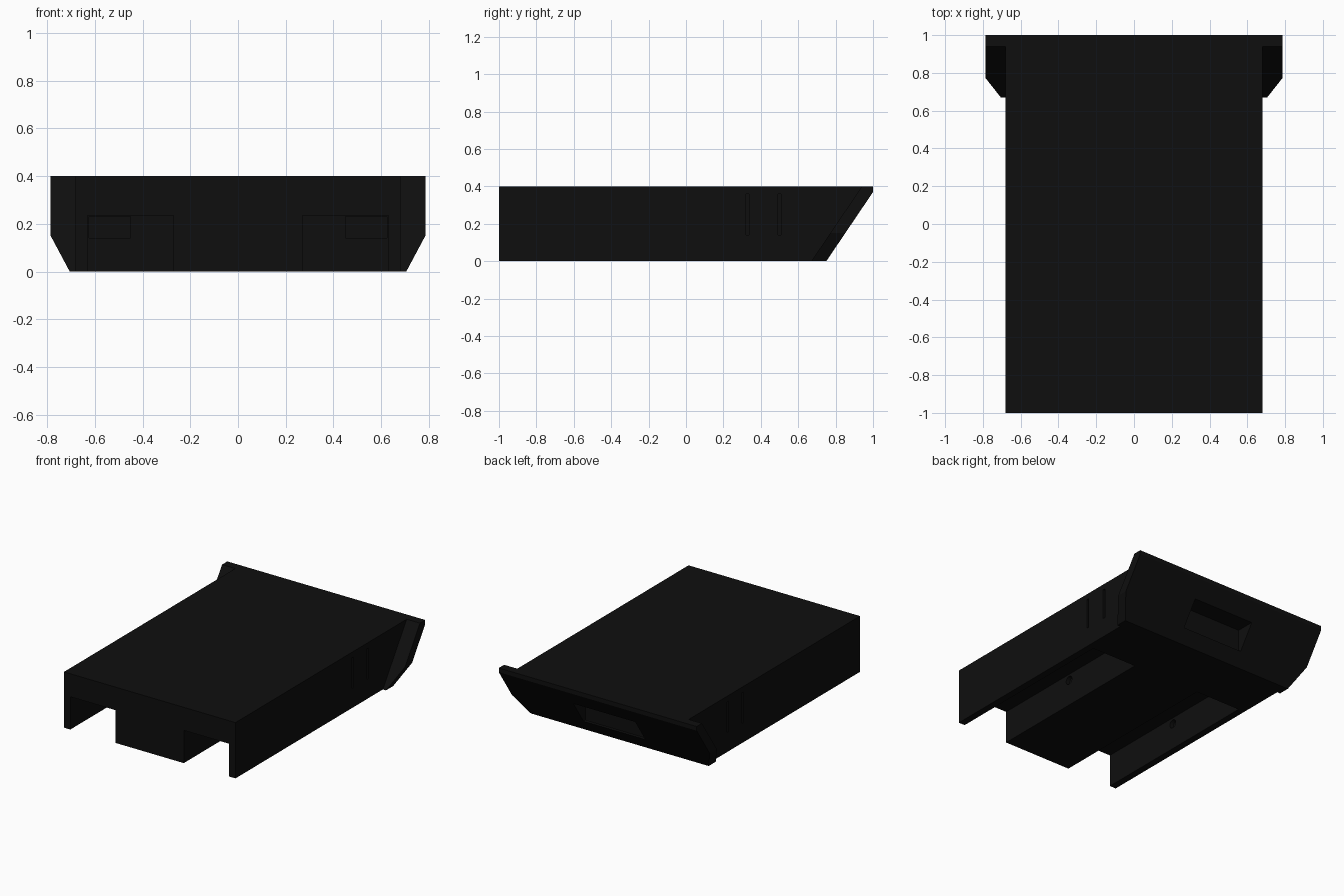
import bpy, bmesh, math
from mathutils import Matrix

if "Cube" in bpy.data.objects:
    bpy.data.objects.remove(bpy.data.objects["Cube"])

black = bpy.data.materials.new("matte black")
black.diffuse_color = (0.0045, 0.0045, 0.0045, 1)
black.use_nodes = True
black.node_tree.nodes["Principled BSDF"].inputs["Base Color"].default_value = black.diffuse_color


def finish(name, bm):
    bmesh.ops.recalc_face_normals(bm, faces=bm.faces)
    me = bpy.data.meshes.new(name)
    bm.to_mesh(me)
    bm.free()
    me.materials.append(black)
    ob = bpy.data.objects.new(name, me)
    bpy.context.collection.objects.link(ob)
    return ob


def loft(name, rows):
    """Stack of rectangles: each row is z, half width, y low, y high."""
    bm = bmesh.new()
    rings = [[bm.verts.new(p) for p in ((-w, a, z), (w, a, z), (w, b, z), (-w, b, z))]
             for z, w, a, b in rows]
    for lo, hi in zip(rings, rings[1:]):
        for i in range(4):
            j = (i + 1) % 4
            bm.faces.new((lo[i], lo[j], hi[j], hi[i]))
    bm.faces.new(rings[0])
    bm.faces.new(rings[-1])
    return finish(name, bm)


def box(name, x, y, z):
    bm = bmesh.new()
    bmesh.ops.create_cube(bm, size=1)
    for v in bm.verts:
        v.co = [r[0] + (c + 0.5) * (r[1] - r[0]) for c, r in zip(v.co, (x, y, z))]
    return finish(name, bm)


def combine(target, tool, op):
    m = target.modifiers.new(tool.name, 'BOOLEAN')
    m.operation = op
    m.solver = 'EXACT'
    m.object = tool
    bpy.context.view_layer.objects.active = target
    bpy.ops.object.modifier_apply(modifier=m.name)
    bpy.data.objects.remove(tool)


# Long body with its end buried in the slanted face plate
tray = loft("tray_body", [(0, 0.68, -1, 0.71), (0.4, 0.68, -1, 0.97)])

# Slanted face plate with clipped lower corners
k = 0.25 / 0.37
plate = loft("face_plate", [(z, w, 0.67 + k * z, min(1, 0.75 + k * z))
                            for z, w in ((0, 0.705), (0.15, 0.785), (0.37, 0.785), (0.4, 0.785))])
combine(tray, plate, 'UNION')

# Finger recess in the face plate
combine(tray, box("finger_recess", (-0.245, 0.245), (0.79, 1.2), (0.09, 0.26)), 'DIFFERENCE')

for s in (-1, 1):
    def span(a, b):
        return sorted((s * a, s * b))
    # Open channel under the body, and the pocket at its end
    combine(tray, box("channel", span(0.27, 0.63), (-1.2, 0.33), (-0.2, 0.235)), 'DIFFERENCE')
    combine(tray, box("end_pocket", span(0.45, 0.625), (0.3, 0.5), (0.14, 0.23)), 'DIFFERENCE')
    # Thin slits beside the side catch
    for y in (0.33, 0.5):
        combine(tray, box("catch_slit", span(0.665, 0.8), (y - 0.008, y + 0.008), (0.14, 0.36)),
                'DIFFERENCE')
    # Round sockets in the channel walls
    bm = bmesh.new()
    bmesh.ops.create_cone(bm, cap_ends=True, segments=16, radius1=0.03, radius2=0.03, depth=0.42,
                          matrix=Matrix.Translation((s * 0.45, -0.35, 0.19))
                          @ Matrix.Rotation(math.pi / 2, 4, 'Y'))
    combine(tray, finish("socket", bm), 'DIFFERENCE')
